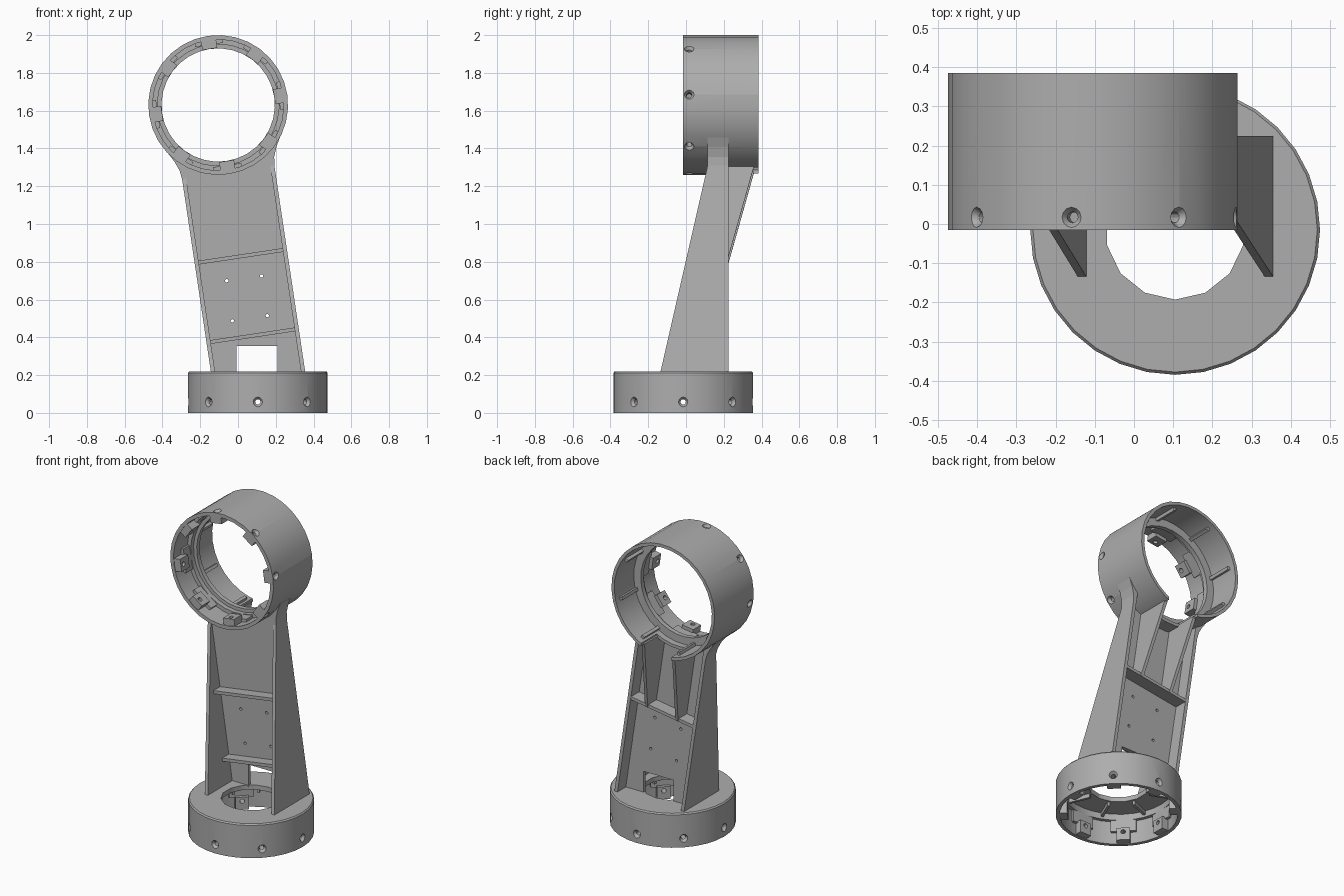
import bpy, bmesh, math
from mathutils import Matrix, Vector

cube = bpy.data.objects.get("Cube")
if cube:
    bpy.data.objects.remove(cube, do_unlink=True)

grey = bpy.data.materials.new("plain_grey")
grey.use_nodes = True
COLOUR = (0.42, 0.42, 0.42, 1)
grey.diffuse_color = COLOUR
grey.node_tree.nodes["Principled BSDF"].inputs["Base Color"].default_value = COLOUR

# Frames: BASE has its axis up; HEAD is tilted, x across, y down the arm, z to the back
TILT = math.radians(8.5)
C, S = math.cos(TILT), math.sin(TILT)
BASE = Matrix.Translation((0.105, -0.015, 0))
HEAD = Matrix(((C, S, 0, -0.105), (0, 0, 1, -0.015), (S, -C, 0, 1.63), (0, 0, 0, 1)))
WORLD = Matrix.Identity(4)
R = 0.37


def finish(name, bm, frame):
    bmesh.ops.remove_doubles(bm, verts=bm.verts, dist=1e-5)
    bmesh.ops.transform(bm, matrix=frame, verts=bm.verts)
    bmesh.ops.recalc_face_normals(bm, faces=bm.faces)
    mesh = bpy.data.meshes.new(name)
    bm.to_mesh(mesh)
    bm.free()
    mesh.materials.append(grey)
    obj = bpy.data.objects.new(name, mesh)
    bpy.context.collection.objects.link(obj)
    return obj


def add_prism(bm, pts, lo, hi, place=lambda a, b, c: (a, b, c)):
    rings = [[bm.verts.new(place(a, b, c)) for a, b in pts] for c in (lo, hi)]
    bm.faces.new(rings[0])
    bm.faces.new(rings[1])
    for i in range(len(pts)):
        j = (i + 1) % len(pts)
        bm.faces.new((rings[0][i], rings[0][j], rings[1][j], rings[1][i]))
    return rings[0] + rings[1]


def rect(a0, a1, b0, b1):
    return [(a0, b0), (a1, b0), (a1, b1), (a0, b1)]


def add_lathe(bm, profile, steps):
    verts = [bm.verts.new((r, 0, z)) for r, z in profile]
    edges = [bm.edges.new((verts[i], verts[(i + 1) % len(verts)])) for i in range(len(verts))]
    bmesh.ops.spin(bm, geom=verts + edges, cent=(0, 0, 0), axis=(0, 0, 1),
                   angle=math.tau, steps=steps)


def add_drum(bm, radius, lo, hi, steps, x=0, y=0):
    pts = [(x + radius * math.cos(math.tau * i / steps),
            y + radius * math.sin(math.tau * i / steps)) for i in range(steps)]
    return add_prism(bm, pts, lo, hi)


def cut(obj, bm, frame):
    cutter = finish("cutter", bm, frame)
    cutter.hide_render = True
    mod = obj.modifiers.new("cut", "BOOLEAN")
    mod.operation, mod.solver, mod.object = "DIFFERENCE", "EXACT", cutter
    bpy.context.view_layer.objects.active = obj
    bpy.ops.object.modifier_apply(modifier=mod.name)
    bpy.data.objects.remove(cutter, do_unlink=True)


def smooth(obj):
    bpy.ops.object.select_all(action="DESELECT")
    obj.select_set(True)
    bpy.context.view_layer.objects.active = obj
    bpy.ops.object.shade_smooth_by_angle(angle=math.radians(30))


def around(bm, count, boxes, offset=0):
    # boxes are (inner r, outer r, half width, low, high)
    for i in range(count):
        turn = Matrix.Rotation(math.tau * i / count + offset, 4, "Z")
        for r0, r1, half, lo, hi in boxes:
            verts = add_prism(bm, rect(r0, r1, -half, half), lo, hi)
            bmesh.ops.transform(bm, matrix=turn, verts=verts)


def screw_holes(height):
    # eight radial holes with countersinks
    bm = bmesh.new()
    for i in range(8):
        turn = Matrix.Rotation(math.tau * i / 8, 4, "Z")
        axis = turn @ Matrix.Translation((0, 0, height)) @ Matrix.Rotation(math.pi / 2, 4, "Y")
        rows = []
        for radius, d in ((0.014, 0.27), (0.014, 0.352), (0.027, 0.371), (0.027, 0.4)):
            rows.append([bm.verts.new(axis @ Vector((radius * math.cos(math.tau * k / 12),
                                                     radius * math.sin(math.tau * k / 12), d)))
                         for k in range(12)])
        bm.faces.new(rows[0])
        bm.faces.new(rows[-1])
        for a, b in zip(rows, rows[1:]):
            for k in range(12):
                n = (k + 1) % 12
                bm.faces.new((a[k], a[n], b[n], b[k]))
    return bm


def lugs(name, frame, height):
    bm = bmesh.new()
    around(bm, 8, [(0.30, 0.355, 0.04, 0.004, 0.085)])
    obj = finish(name, bm, frame)
    cut(obj, screw_holes(height), frame)
    bm = bmesh.new()
    around(bm, 8, [(0.322, 0.352, 0.075, 0.075, 0.15)])
    finish(name + "_shoulders", bm, frame)


# Base housing: open underneath, with a round opening in its top
bm = bmesh.new()
add_lathe(bm, [(R, 0), (R, 0.212), (R - 0.007, 0.22), (0.1, 0.22), (0.1, 0.19),
               (0.325, 0.19), (0.325, 0.15), (0.347, 0.15), (0.347, 0)], 32)
base = finish("base_housing", bm, BASE)
bm = bmesh.new()
add_drum(bm, 0.178, 0.15, 0.25, 14)
cut(base, bm, BASE @ Matrix.Rotation(math.pi / 14, 4, "Z"))
cut(base, screw_holes(0.058), BASE)
smooth(base)
lugs("base_lugs", BASE, 0.058)
bm = bmesh.new()
around(bm, 8, [(0.19, 0.34, 0.008, 0.165, 0.2)], math.pi / 8)
finish("base_underside_ribs", bm, BASE)

# Head ring: inner flange, lugs at the front, slot at the lower back
bm = bmesh.new()
add_lathe(bm, [(R, 0), (R, 0.4), (0.35, 0.4), (0.35, 0.2), (0.30, 0.2), (0.30, 0.17),
               (0.322, 0.17), (0.322, 0.14), (0.347, 0.14), (0.347, 0)], 32)
ring = finish("head_ring", bm, HEAD)
cut(ring, screw_holes(0.032), HEAD)
bm = bmesh.new()
add_prism(bm, rect(-0.11, 0.11, 0.25, 0.45), 0.24, 0.45)
cut(ring, bm, HEAD)
smooth(ring)
lugs("head_lugs", HEAD, 0.032)
bm = bmesh.new()
around(bm, 8, [(0.33, 0.355, 0.01, 0.19, 0.36)], math.pi / 8)
finish("head_inner_ribs", bm, HEAD)


def floor(u):
    # distance down the arm to just inside the base top
    return (1.63 + u * S - 0.208) / C


# Arm web: thin plate fitted to the ring, with window and mounting holes
us = [-0.235 + 0.47 * i / 16 for i in range(17)]
outline = [(u, math.sqrt(0.36 ** 2 - u * u)) for u in us]
outline += [(0.235, floor(0.235)), (-0.235, floor(-0.235))]
bm = bmesh.new()
add_prism(bm, outline, 0.13, 0.155)
web = finish("arm_web", bm, HEAD)
bm = bmesh.new()
for x, z in ((-0.06, 0.70), (0.125, 0.725), (-0.03, 0.487), (0.155, 0.515)):
    dx, dz = x + 0.105, z - 1.63
    add_drum(bm, 0.009, 0.1, 0.2, 12, dx * C + dz * S, dx * S - dz * C)
cut(web, bm, HEAD)
bm = bmesh.new()
add_prism(bm, rect(-0.007, 0.208, 0.08, 0.18), 0.15, 0.355)
cut(web, bm, WORLD)

# Side walls, their flares onto the ring, and the back ribs
for side, word in ((1, "left"), (-1, "right")):
    across = lambda a, b, c: (c * side, a, b)
    end = floor(side * 0.235)
    bm = bmesh.new()
    add_prism(bm, [(0.35, 0.132), (0.35, 0.24), (end, 0.24), (end, -0.122)],
              0.225, 0.247, across)
    finish(word + "_side_wall", bm, HEAD)

    bm = bmesh.new()
    flare = [(0.247, 0.36), (0.253, 0.315), (0.272, 0.265), (0.298, 0.218),
             (0.28, 0.215), (0.225, 0.28), (0.225, 0.36)]
    add_prism(bm, [(u * side, w) for u, w in flare], 0.13, 0.24)
    finish(word + "_wall_flare", bm, HEAD)

    bm = bmesh.new()
    add_prism(bm, [(0.342, 0.15), (0.342, 0.376), (0.83, 0.24), (0.83, 0.15)],
              0.10, 0.12, across)
    finish(word + "_back_rib", bm, HEAD)

# Cross shelves between the walls
for name, w, lo, hi in (("upper_front_shelf", 0.80, 0.062, 0.135),
                        ("lower_front_shelf", 1.225, 0.062, 0.135),
                        ("back_shelf", 0.81, 0.15, 0.238)):
    bm = bmesh.new()
    add_prism(bm, rect(-0.23, 0.23, w, w + 0.02), lo, hi)
    finish(name, bm, HEAD)
